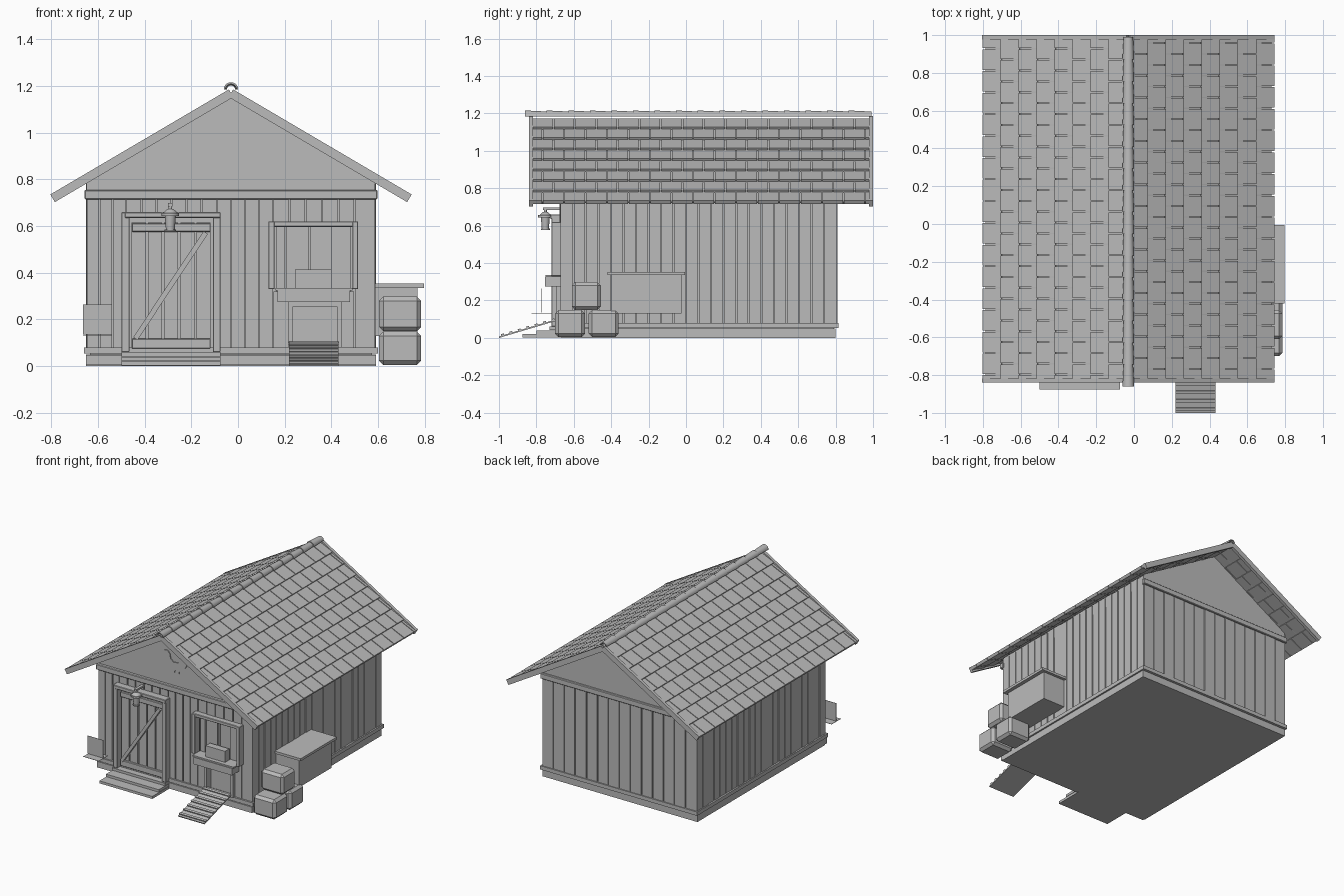
import bpy, bmesh, math, random
from mathutils import Matrix, Vector

random.seed(4)
CX = -0.03                       # centre line of the building
grey = bpy.data.materials.new("weathered_grey")
grey.diffuse_color = (0.5, 0.5, 0.5, 1)


def finish(name, bm, smooth=False):
    bmesh.ops.recalc_face_normals(bm, faces=bm.faces)
    me = bpy.data.meshes.new(name)
    bm.to_mesh(me)
    bm.free()
    me.materials.append(grey)
    ob = bpy.data.objects.new(name, me)
    bpy.context.collection.objects.link(ob)
    if smooth:
        bpy.ops.object.select_all(action='DESELECT')
        ob.select_set(True)
        bpy.context.view_layer.objects.active = ob
        bpy.ops.object.shade_smooth_by_angle(angle=math.radians(40))
    return ob


def boxes(name, items, mat=None, bevel=0):
    """items: (x0, x1, y0, y1, z0, z1) boxes joined in one object"""
    bm = bmesh.new()
    for x0, x1, y0, y1, z0, z1 in items:
        m = Matrix.Translation(((x0 + x1) / 2, (y0 + y1) / 2, (z0 + z1) / 2))
        m = m @ Matrix.Diagonal((x1 - x0, y1 - y0, z1 - z0, 1))
        bmesh.ops.create_cube(bm, size=1, matrix=m)
    if bevel:
        bmesh.ops.bevel(bm, geom=bm.edges[:], offset=bevel, segments=1, affect='EDGES')
    if mat:
        bm.transform(mat)
    return finish(name, bm)


def prism(name, pts, y0, y1):
    """x-z outline pushed along y"""
    bm = bmesh.new()
    f = bm.faces.new([bm.verts.new((x, y0, z)) for x, z in pts])
    r = bmesh.ops.extrude_face_region(bm, geom=[f])
    bmesh.ops.translate(bm, vec=(0, y1 - y0, 0),
                        verts=[v for v in r['geom'] if isinstance(v, bmesh.types.BMVert)])
    return finish(name, bm)


def frame(origin, u, v):
    u, v = Vector(u).normalized(), Vector(v).normalized()
    w = u.cross(v)
    m = Matrix((u, v, w)).transposed().to_4x4()
    return Matrix.Translation(origin) @ m


def spans(a, b, width=0.066, gap=0.006):
    n = max(1, round((b - a) / width))
    s = (b - a) / n
    return [(a + i * s + gap / 2, a + (i + 1) * s - gap / 2) for i in range(n)]


def jit():
    return random.uniform(0, 0.005)


# Plinth, rim and wall core
boxes("plinth", [(-0.652, 0.592, -0.665, 0.80, 0, 0.05)])
boxes("plinth_rim", [(-0.66, 0.60, -0.685, 0.815, 0.053, 0.08)])
boxes("plinth_front_blocks", [(-0.652, -0.50, -0.685, -0.66, 0.005, 0.048),
                              (-0.075, 0.592, -0.685, -0.66, 0.005, 0.048)])
boxes("wall_core", [(-0.635, 0.575, -0.645, 0.79, 0.05, 0.75)])

# Wall planks; the front leaves room for door, window and small hatch
front = []
for x0, x1, z0, z1 in [(-0.65, -0.48, 0.08, 0.72), (-0.48, -0.09, 0.64, 0.72),
                       (-0.09, 0.15, 0.08, 0.72), (0.15, 0.225, 0.08, 0.32),
                       (0.225, 0.435, 0.27, 0.32), (0.435, 0.50, 0.08, 0.32),
                       (0.15, 0.50, 0.61, 0.72), (0.50, 0.59, 0.08, 0.72)]:
    front += [(a, b, -0.676 + jit(), -0.64, z0, z1) for a, b in spans(x0, x1)]
boxes("front_planks", front)
boxes("back_planks", [(a, b, 0.78, 0.81 - jit(), 0.08, 0.72) for a, b in spans(-0.65, 0.59, 0.09)])
side = spans(-0.67, 0.805)
boxes("right_planks", [(0.57, 0.592 - jit(), a, b, 0.08, 0.785) for a, b in side])
boxes("left_planks", [(-0.652 + jit(), -0.63, a, b, 0.08, 0.785) for a, b in side])

# Gables and the boards beneath them
prism("gable", [(CX - .615, .72), (CX + .615, .72), (CX + .615, .795),
                (CX, 1.16), (CX - .615, .795)], -0.668, 0.803)
boxes("gable_boards", [(-0.658, 0.598, -0.69, -0.66, 0.715, 0.755),
                       (-0.658, 0.598, 0.795, 0.82, 0.715, 0.755)], bevel=0.004)

# Roof: thin deck, staggered shingles and end boards on each slope
ang = math.atan(0.588)
L = 0.765 / math.cos(ang)
ROWS = 8
for s, tag in ((1, "right"), (-1, "left")):
    m = frame((CX, 0, 1.17), (s * math.cos(ang), 0, -math.sin(ang)), (0, s, 0))
    ya, yb = (-0.835, 0.995) if s > 0 else (-0.995, 0.835)
    boxes("roof_deck_" + tag, [(0, L - 0.01, ya, yb, -0.004, 0.001)], m)
    bm = bmesh.new()
    step = L / ROWS
    for r in range(ROWS):
        y = ya + 0.01 - (0.0575 if r % 2 else 0)
        while y < yb - 0.02:
            a, b = max(y, ya + 0.01) + 0.003, min(y + 0.115, yb - 0.01) - 0.003
            if b - a > 0.01:
                u0, u1 = r * step, (r + 1) * step
                vs = [bm.verts.new(p) for v in (a, b) for p in
                      ((u0, v, -0.012), (u1, v, -0.004), (u1, v, 0.016), (u0, v, 0.004))]
                bm.faces.new(vs[:4])
                bm.faces.new(vs[4:])
                for i in range(4):
                    j = (i + 1) % 4
                    bm.faces.new((vs[i], vs[j], vs[4 + j], vs[4 + i]))
            y += 0.115
    bm.transform(m)
    finish("shingles_" + tag, bm)
    lo, hi = ya - 0.005, yb + 0.005
    boxes("roof_end_boards_" + tag, [(0, L, lo, lo + 0.022, -0.02, 0.018),
                                     (0, L, hi - 0.022, hi, -0.02, 0.018)], m)

# Ridge caps: overlapping tapered half tubes
bm = bmesh.new()
N, CAPS = 10, 16
pitch = 1.845 / CAPS
for k in range(CAPS):
    y = -0.86 + k * pitch
    rings = []
    for yy, r in ((y, 0.031), (y + pitch + 0.006, 0.025)):
        arc = [(math.cos(math.pi * i / N), math.sin(math.pi * i / N)) for i in range(N + 1)]
        loop = [(c * r, t * r) for c, t in arc] + [(c * (r - .007), t * (r - .007)) for c, t in arc[::-1]]
        rings.append([bm.verts.new((CX + x, yy, 1.185 + z)) for x, z in loop])
    n = len(rings[0])
    for i in range(n):
        j = (i + 1) % n
        bm.faces.new((rings[0][i], rings[0][j], rings[1][j], rings[1][i]))
    for g in rings:
        for i in range(N):
            bm.faces.new((g[i], g[i + 1], g[n - 2 - i], g[n - 1 - i]))
finish("ridge_caps", bm, True)

# Hen-shaped plate on the front gable
hen = [(-.130, .965), (-.115, .985), (-.125, .992), (-.105, 1.0), (-.09, .995), (-.075, .975),
       (-.07, .945), (-.045, .925), (0, .93), (.02, .955), (.045, .97), (.055, .965), (.066, .955),
       (.055, .915), (.035, .89), (.01, .875), (0, .868), (0, .85), (-.01, .85), (-.015, .867),
       (-.035, .867), (-.04, .85), (-.05, .85), (-.05, .87), (-.08, .885), (-.1, .915), (-.105, .945)]
prism("hen_plate", hen, -0.674, -0.666)

# Front door with frame, rails and diagonal brace
boxes("door_frame", [(-0.50, -0.465, -0.72, -0.64, 0.06, 0.66), (-0.108, -0.075, -0.72, -0.64, 0.06, 0.66),
                     (-0.485, -0.075, -0.725, -0.64, 0.635, 0.66)], bevel=0.003)
boxes("door_planks", [(a, b, -0.685, -0.65, 0.065, 0.615) for a, b in spans(-0.46, -0.113, 0.07, 0.009)])
boxes("door_rails", [(-0.455, -0.118, -0.70, -0.68, 0.575, 0.612),
                     (-0.455, -0.118, -0.70, -0.68, 0.075, 0.118)], bevel=0.003)
p, q = Vector((-0.44, -0.695, 0.118)), Vector((-0.138, -0.695, 0.572))
boxes("door_brace", [(0, (q - p).length, -0.012, 0.012, -0.011, 0.011)], frame(p, q - p, (0, 1, 0)))

# Door steps
boxes("door_steps", [(-0.50, -0.075, y, -0.66, z, z + 0.018)
                     for y, z in ((-0.875, 0.002), (-0.80, 0.022), (-0.73, 0.042))])

# Lantern over the door
bm = bmesh.new()
for z, h, r0, r1 in ((0.578, 0.008, .024, .024), (0.586, 0.06, .019, .024), (0.644, 0.012, .038, .038),
                     (0.656, 0.018, .032, .012), (0.672, 0.025, .008, .008)):
    bmesh.ops.create_cone(bm, cap_ends=True, segments=12, radius1=r0, radius2=r1, depth=h,
                          matrix=Matrix.Translation((-0.29, -0.752, z + h / 2)))
finish("lantern", bm, True)
boxes("lantern_bracket", [(-0.30, -0.28, -0.765, -0.67, 0.685, 0.698)])

# Window with frame, inner boards, shelf and feed block
boxes("window_frame", [(0.13, 0.157, -0.72, -0.66, 0.33, 0.62), (0.49, 0.515, -0.72, -0.66, 0.33, 0.62),
                       (0.15, 0.50, -0.715, -0.66, 0.597, 0.62)], bevel=0.003)
boxes("window_boards", [(0.165, 0.20, -0.665, -0.64, 0.32, 0.597), (0.206, 0.30, -0.655, -0.64, 0.32, 0.597),
                        (0.30, 0.31, -0.67, -0.64, 0.32, 0.597), (0.40, 0.485, -0.66, -0.64, 0.32, 0.597)])
boxes("window_shelf", [(0.17, 0.48, -0.755, -0.66, 0.275, 0.325), (0.16, 0.49, -0.75, -0.66, 0.325, 0.335)])
boxes("shelf_block", [(0.245, 0.40, -0.72, -0.67, 0.335, 0.415)])

# Small hatch and cleated ramp
boxes("hatch_frame", [(0.215, 0.235, -0.695, -0.64, 0.08, 0.275), (0.425, 0.445, -0.695, -0.64, 0.08, 0.275),
                      (0.235, 0.425, -0.69, -0.64, 0.255, 0.275)])
a, b = Vector((0.325, -1.0, 0.004)), Vector((0.325, -0.685, 0.098))
rl = (b - a).length
ramp = [(0, rl, -0.106, 0.106, -0.004, 0.004)]
ramp += [(rl * (i + .3) / 7, rl * (i + .3) / 7 + 0.016, -0.106, 0.106, 0.004, 0.012) for i in range(7)]
boxes("ramp", ramp, frame(a, b - a, (-1, 0, 0)))

# Nest box with overhanging lid on the right wall
boxes("nest_box", [(0.58, 0.77, -0.40, -0.025, 0.13, 0.335)])
boxes("nest_box_lid", [(0.58, 0.797, -0.42, -0.005, 0.335, 0.353)])

# Stacked bales by the front right corner
for i, (y0, y1, z0, z1) in enumerate([(-.70, -.54, .005, .148), (-.52, -.36, .005, .148),
                                      (-.61, -.455, .15, .298)]):
    boxes("bale_%d" % i, [(0.605, 0.785, y0, y1, z0, z1)], bevel=0.018)

# Crossed thin sheets at the front left corner
boxes("corner_sheets", [(-0.665, -0.54, -0.774, -0.772, 0.135, 0.265),
                        (-0.665, -0.54, -0.825, -0.72, 0.131, 0.133)])
